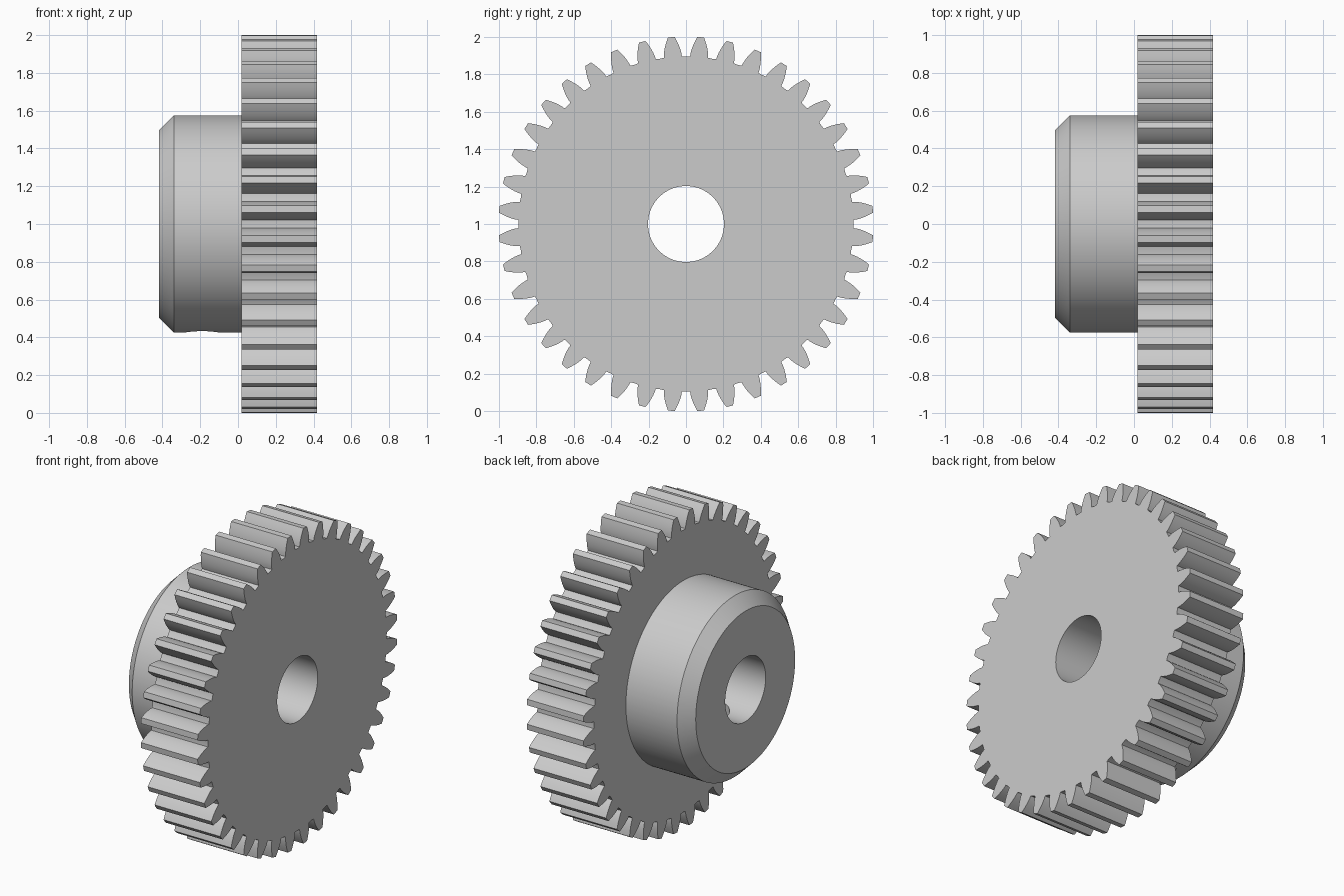
import bpy, bmesh
from math import sin, cos, tan, acos, pi, radians

if "Cube" in bpy.data.objects:
    bpy.data.objects.remove(bpy.data.objects["Cube"])

TEETH = 40
R_TIP = 1.0018
R_PITCH = R_TIP * TEETH / (TEETH + 2)
R_ROOT = R_PITCH * cos(radians(20))      # flanks start at the involute base circle
X_FRONT, X_BACK, X_HUB = 0.417, 0.019, -0.417
BORE, HUB, CHAMFER = 0.203, 0.575, 0.077


def inv(a):
    return tan(a) - a


def tooth_outline():
    """(angle, radius) points of the involute tooth outline, all the way round."""
    half_base = pi / (2 * TEETH) + inv(radians(20))
    flank = []
    for i in range(7):
        r = R_ROOT + (R_TIP - R_ROOT) * i / 6
        flank.append((half_base - inv(acos(min(1, R_ROOT / r))), r))
    tooth = [(-a, r) for a, r in flank] + [(0, R_TIP)] + flank[::-1]
    tooth.append((pi / TEETH, R_ROOT - 0.002))        # middle of the root
    pitch = 2 * pi / TEETH
    return [(pitch * (k + 0.5) + a, r) for k in range(TEETH) for a, r in tooth]


steel = bpy.data.materials.new("light grey steel")
steel.diffuse_color = (0.6, 0.6, 0.6, 1)
steel.use_nodes = True
steel.node_tree.nodes["Principled BSDF"].inputs["Base Color"].default_value = steel.diffuse_color

# Gear with hub: closed section of rings swept round the x axis (None = toothed outline)
outline = tooth_outline()
section = [(X_FRONT, None), (X_FRONT, BORE), (X_HUB, BORE), (X_HUB, HUB - CHAMFER),
           (X_HUB + CHAMFER, HUB), (X_BACK, HUB), (X_BACK, None)]
bm = bmesh.new()
rings = [[bm.verts.new((x, (rad or r) * sin(a), 1 + (rad or r) * cos(a))) for a, r in outline]
         for x, rad in section]
n = len(outline)
for k, ring in enumerate(rings):
    nxt = rings[(k + 1) % len(rings)]
    for i in range(n):
        j = (i + 1) % n
        bm.faces.new((ring[i], ring[j], nxt[j], nxt[i]))
bmesh.ops.recalc_face_normals(bm, faces=bm.faces)
mesh = bpy.data.meshes.new("spur_gear")
bm.to_mesh(mesh)
bm.free()
mesh.materials.append(steel)
gear = bpy.data.objects.new("spur_gear", mesh)
bpy.context.collection.objects.link(gear)

# Set screw hole through the underside of the hub into the bore
bpy.ops.mesh.primitive_cylinder_add(vertices=48, radius=0.095, depth=0.7, location=(-0.19, 0, 0.65))
cutter = bpy.context.object
cutter.name = "screw_hole_cutter"
cutter.hide_render = True
cutter.data.materials.append(steel)
cut = gear.modifiers.new("screw_hole", 'BOOLEAN')
cut.operation = 'DIFFERENCE'
cut.solver = 'EXACT'
cut.object = cutter

bpy.ops.object.select_all(action='DESELECT')
gear.select_set(True)
bpy.context.view_layer.objects.active = gear
bpy.ops.object.modifier_apply(modifier=cut.name)
bpy.data.objects.remove(cutter)
bpy.ops.object.shade_smooth_by_angle(angle=radians(25))
